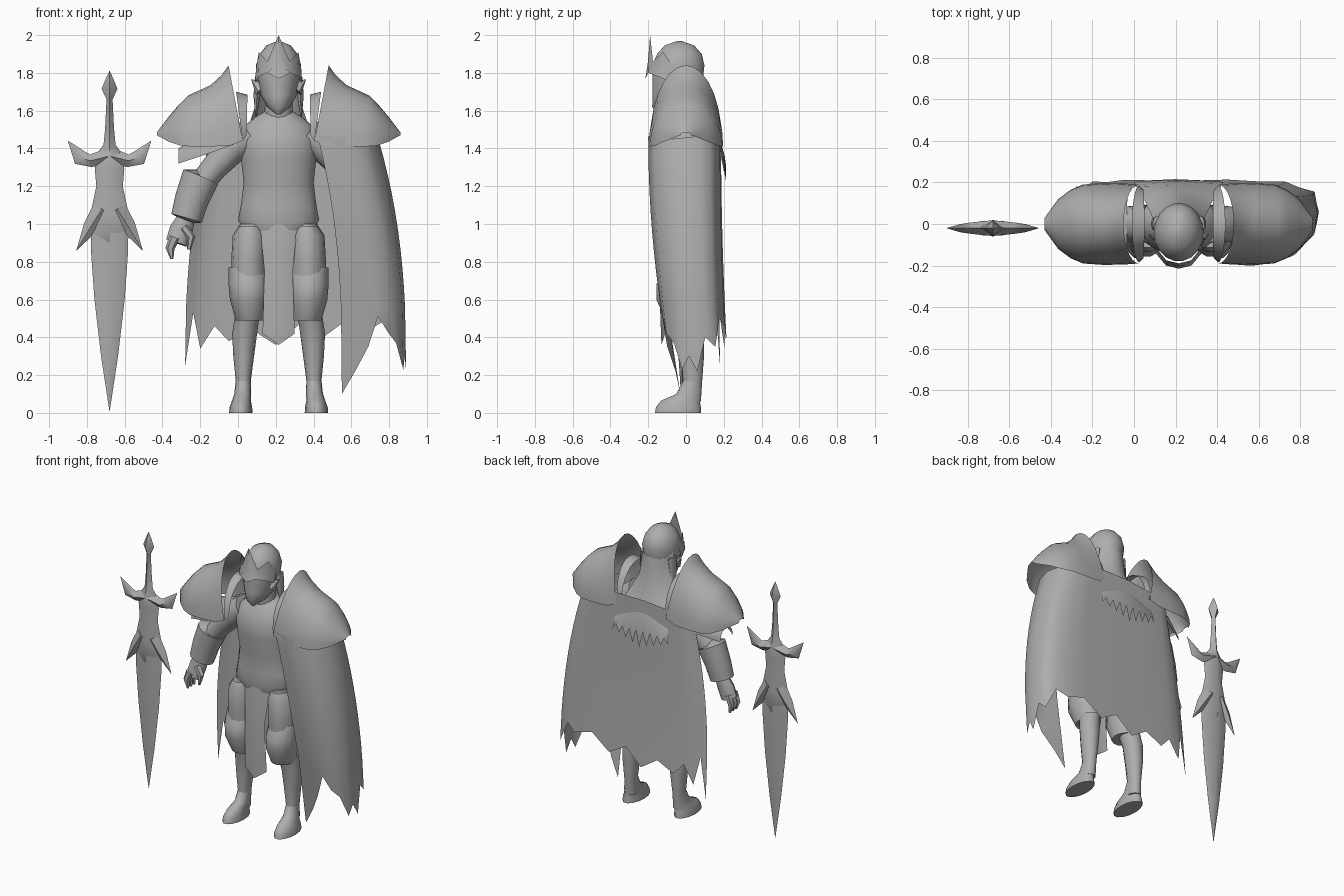
import bpy, bmesh, math
from mathutils import Vector

CX = 0.215  # centre line of the figure
grey = bpy.data.materials.new("steel_grey")
grey.diffuse_color = (0.42, 0.42, 0.42, 1)


def make(name, verts, faces, cx=CX, side=1, angle=45):
    me = bpy.data.meshes.new(name)
    me.from_pydata([(cx + side * x, y, z) for x, y, z in verts], [], faces)
    bm = bmesh.new()
    bm.from_mesh(me)
    bmesh.ops.remove_doubles(bm, verts=bm.verts, dist=0.0005)
    bmesh.ops.recalc_face_normals(bm, faces=bm.faces)
    bm.to_mesh(me)
    bm.free()
    me.materials.append(grey)
    ob = bpy.data.objects.new(name, me)
    bpy.context.collection.objects.link(ob)
    bpy.ops.object.select_all(action='DESELECT')
    ob.select_set(True)
    bpy.context.view_layer.objects.active = ob
    bpy.ops.object.shade_smooth_by_angle(angle=math.radians(angle))
    return ob


def grid(rows, closed=False):
    """Quads between equally long rows of points."""
    n = len(rows[0])
    verts = [p for r in rows for p in r]
    faces = []
    for i in range(len(rows) - 1):
        for j in range(n if closed else n - 1):
            k = (j + 1) % n
            faces.append((i * n + j, i * n + k, (i + 1) * n + k, (i + 1) * n + j))
    return verts, faces


def loft(name, rings, n=16, flat=False, **kw):
    """Elliptic rings (x, y, z, rx, ry) along a path; flat keeps them level."""
    c = [Vector(r[:3]) for r in rings]
    rows = []
    for i, r in enumerate(rings):
        t = Vector((0, 0, 1)) if flat else (c[min(i + 1, len(c) - 1)] - c[max(i - 1, 0)]).normalized()
        a = t.cross(Vector((0, 1, 0))).normalized()
        b = a.cross(t)
        rows.append([c[i] + a * r[3] * math.cos(2 * math.pi * j / n)
                     + b * r[4] * math.sin(2 * math.pi * j / n) for j in range(n)])
    verts, faces = grid(rows, True)
    faces.append(tuple(range(n)))
    faces.append(tuple(range(len(verts) - n, len(verts))))
    return make(name, verts, faces, **kw)


def arch(name, rows, n=14, **kw):
    """Open arched shell; rows of (x at top, top, half width, x at base, base)."""
    out = []
    for xt, top, hw, xb, bot in rows:
        out.append([])
        for j in range(n + 1):
            a = math.pi * j / n
            s = math.sin(a)
            out[-1].append((xb + (xt - xb) * s, -hw * math.cos(a), bot + (top - bot) * s))
    return make(name, *grid(out), **kw)


# torso, neck and head
loft("torso", [(0, 0, .88, .09, .08), (0, 0, .95, .17, .11), (0, 0, 1.02, .215, .125),
               (0, 0, 1.1, .2, .12), (0, 0, 1.22, .185, .12), (0, -.005, 1.35, .2, .14),
               (0, 0, 1.45, .21, .14), (0, .01, 1.52, .18, .12), (0, .01, 1.57, .12, .09),
               (0, .01, 1.6, .07, .07)], 20, True)
loft("neck", [(0, 0, 1.5, .08, .08), (0, -.02, 1.68, .07, .07)], 12, True)
loft("head", [(0, -.13, 1.58, .012, .02), (0, -.10, 1.62, .06, .08), (0, -.06, 1.68, .095, .12),
              (0, -.045, 1.76, .11, .135), (0, -.04, 1.84, .12, .14), (0, -.035, 1.9, .1, .12),
              (0, -.035, 1.945, .065, .08), (0, -.035, 1.968, .01, .015)], 18, True)

# pointed brow crest
crest = [(-.12, -.06, 1.82, 1.75), (-.105, -.12, 1.91, 1.78), (-.06, -.175, 1.86, 1.80), (0, -.19, 2.0, 1.77),
         (.06, -.175, 1.86, 1.80), (.105, -.12, 1.91, 1.78), (.12, -.06, 1.82, 1.75)]
make("brow_crest", *grid([[(x, y, t) for x, y, t, b in crest],
                          [(x * 1.03, y - .012, (t + b) / 2 - .03) for x, y, t, b in crest],
                          [(x * 1.02, y - .025, b) for x, y, t, b in crest]]))

# long hair falling behind, with a jagged hem
hair = []
for z, w, y, bow in ((1.88, .10, .07, .08), (1.75, .125, .10, .1), (1.62, .125, .11, .08),
                     (1.5, .165, .165, .05), (1.36, .205, .205, .02), (None, .215, .212, .01)):
    hair.append([(w * i / 8, y - bow * (i / 8) ** 2,
                  z or (1.31 if i % 2 else 1.20 + .07 * abs(i / 8))) for i in range(-8, 9)])
make("hair", *grid(hair))

# tabard between the legs
make("tabard", *grid([[(-.10, -.09, 1.0), (0, -.125, 1.0), (.10, -.09, 1.0)],
                      [(-.075, -.12, .75), (0, -.145, .75), (.075, -.12, .75)],
                      [(-.085, -.11, .42), (0, -.13, .36), (.085, -.11, .42)]]))

for s, tag in ((-1, "left"), (1, "right")):
    kw = dict(side=s)
    # head sides
    loft(tag + "_ear", [(.09, -.07, 1.71, .04, .03), (.12, -.06, 1.745, .02, .015),
                        (.145, -.05, 1.765, .001, .001)], 6, **kw)
    loft(tag + "_side_lock", [(.105, 0, 1.78, .02, .04), (.115, 0, 1.68, .018, .035),
                              (.12, .01, 1.56, .003, .005)], 8, **kw)
    # shoulder armour
    arch(tag + "_pauldron", [(.265, 1.84, .19, .19, 1.44), (.30, 1.79, .195, .26, 1.415),
                             (.36, 1.735, .197, .36, 1.41), (.48, 1.68, .19, .46, 1.41),
                             (.53, 1.63, .165, .52, 1.415), (.58, 1.57, .12, .58, 1.435),
                             (.645, 1.485, .03, .645, 1.47)], **kw)
    arch(tag + "_collar_plate", [(.165, 1.685, .165, .17, 1.47), (.225, 1.70, .185, .19, 1.44)], **kw)
    # arms and hands
    loft(tag + "_upper_arm", [(.15, 0, 1.47, .09, .09), (.25, 0, 1.40, .085, .085),
                              (.34, 0, 1.30, .07, .07), (.42, 0, 1.2, .065, .065)], 12, **kw)
    loft(tag + "_gauntlet", [(.41, 0, 1.25, .04, .04), (.412, 0, 1.25, .1, .09),
                             (.46, -.005, 1.13, .09, .08), (.488, -.01, 1.03, .083, .072),
                             (.492, -.01, 1.02, .04, .04)], 14, **kw)
    loft(tag + "_palm", [(.485, -.01, 1.04, .045, .04), (.515, -.015, .97, .062, .04),
                         (.54, -.02, .9, .058, .045)], 10, **kw)
    for k in range(3):
        y = -.055 + .034 * k
        loft(tag + "_finger", [(.55, y, .93, .03, .018), (.575, y, .87, .024, .017),
                               (.565, y, .815, .008, .008)], 6, **kw)
    loft(tag + "_thumb", [(.50, -.04, .98, .025, .025), (.463, -.055, .93, .022, .02),
                          (.475, -.06, .865, .01, .01)], 6, **kw)
    # legs
    loft(tag + "_thigh", [(.12, 0, 1.0, .085, .09), (.15, -.01, .92, .09, .1),
                          (.15, -.015, .68, .085, .085), (.16, 0, .5, .06, .065)], 14, True, **kw)
    loft(tag + "_thigh_plate", [(.15, -.015, .99, .06, .1), (.153, -.02, .94, .09, .115),
                                (.158, -.025, .8, .093, .112), (.155, -.025, .67, .09, .105)], 14, True, **kw)
    loft(tag + "_knee_guard", [(.165, -.02, .77, .1, .09), (.16, -.04, .68, .105, .12),
                               (.158, -.04, .6, .1, .12), (.152, -.02, .49, .075, .09)], 14, True, **kw)
    loft(tag + "_shin", [(.165, .01, .52, .065, .075), (.18, .03, .42, .066, .066),
                         (.185, .035, .3, .055, .062), (.187, .035, .17, .04, .052),
                         (.19, .03, .06, .042, .05)], 14, True, **kw)
    loft(tag + "_foot", [(.2, -.042, 0, .062, .125), (.2, -.04, .03, .06, .122),
                         (.197, -.03, .065, .05, .105), (.19, .015, .1, .045, .068),
                         (.187, .033, .17, .04, .05)], 14, True, **kw)

# lower shoulder plate, on the uncovered arm only
arch("lower_shoulder_plate", [(.25, 1.5, .16, .24, 1.42), (.42, 1.47, .14, .38, 1.37),
                              (.53, 1.40, .07, .53, 1.32)], side=-1)

# cape: columns of (top x, top y, top z, hem x, hem y), wrapping one arm and the back
cape = [(.42, -.19, 1.47, .55, -.03), (.55, -.2, 1.46, .69, -.08), (.66, -.17, 1.45, .80, -.08),
        (.72, -.08, 1.45, .875, -.02), (.74, .02, 1.46, .89, .06), (.70, .13, 1.47, .87, .16),
        (.60, .18, 1.5, .73, .215), (.40, .185, 1.52, .45, .222), (.20, .185, 1.52, .20, .222),
        (0, .18, 1.5, -.05, .22), (-.12, .17, 1.45, -.20, .21), (-.16, .13, 1.4, -.28, .18)]
hem = [.10, .22, .35, .51, .42, .37, .23, .30, .22, .40, .35, .5, .46, .5, .40, .47,
       .36, .44, .38, .46, .34, .53, .25]
rows = [[] for _ in range(11)]
for j in range(23):
    a, b = cape[j // 2], cape[min((j + 1) // 2, 11)]
    xt, yt, zt, xb, yb = [(p + q) / 2 for p, q in zip(a, b)]
    for i in range(11):
        z = zt + (.56 - zt) * i / 9 if i < 10 else hem[j]
        w = min(1, (zt - z) / (zt - .25))
        rows[i].append((xt + (xb - xt) * (1 - (1 - w) ** 2.4), yt + (yb - yt) * w * w, z))
make("cape", *grid(rows), cx=0, angle=60)

# sword
SX, SY = -.68, -.02


def ridged(name, prof):
    """Diamond section blade from (z, half width, half depth)."""
    loft(name, [(0, SY, z, w, d) for z, w, d in prof], 4, True, cx=SX, angle=60)


ridged("sword_blade", [(.01, .001, .001), (.3, .045, .02), (.6, .08, .03), (.85, .098, .035), (1.0, .1, .035)])
ridged("sword_hilt", [(.9, .02, .036), (.96, .1, .04), (1.06, .10, .04), (1.2, .07, .038), (1.29, .078, .04),
                      (1.36, .075, .04), (1.42, .032, .03), (1.5, .024, .024), (1.66, .016, .018),
                      (1.715, .042, .04), (1.77, .02, .02), (1.81, .001, .001)])
for s, tag in ((-1, "left"), (1, "right")):
    loft(tag + "_crossguard", [(0, SY, 1.36, .045, .038), (.10, SY, 1.335, .033, .028),
                               (.155, SY, 1.35, .042, .02), (.22, SY, 1.44, .001, .001)],
         4, cx=SX, side=s, angle=60)
    loft(tag + "_guard_spike", [(.04, SY, 1.08, .05, .036), (.10, SY, .985, .04, .025),
                                (.175, SY, .86, .001, .001)], 4, cx=SX, side=s, angle=60)
